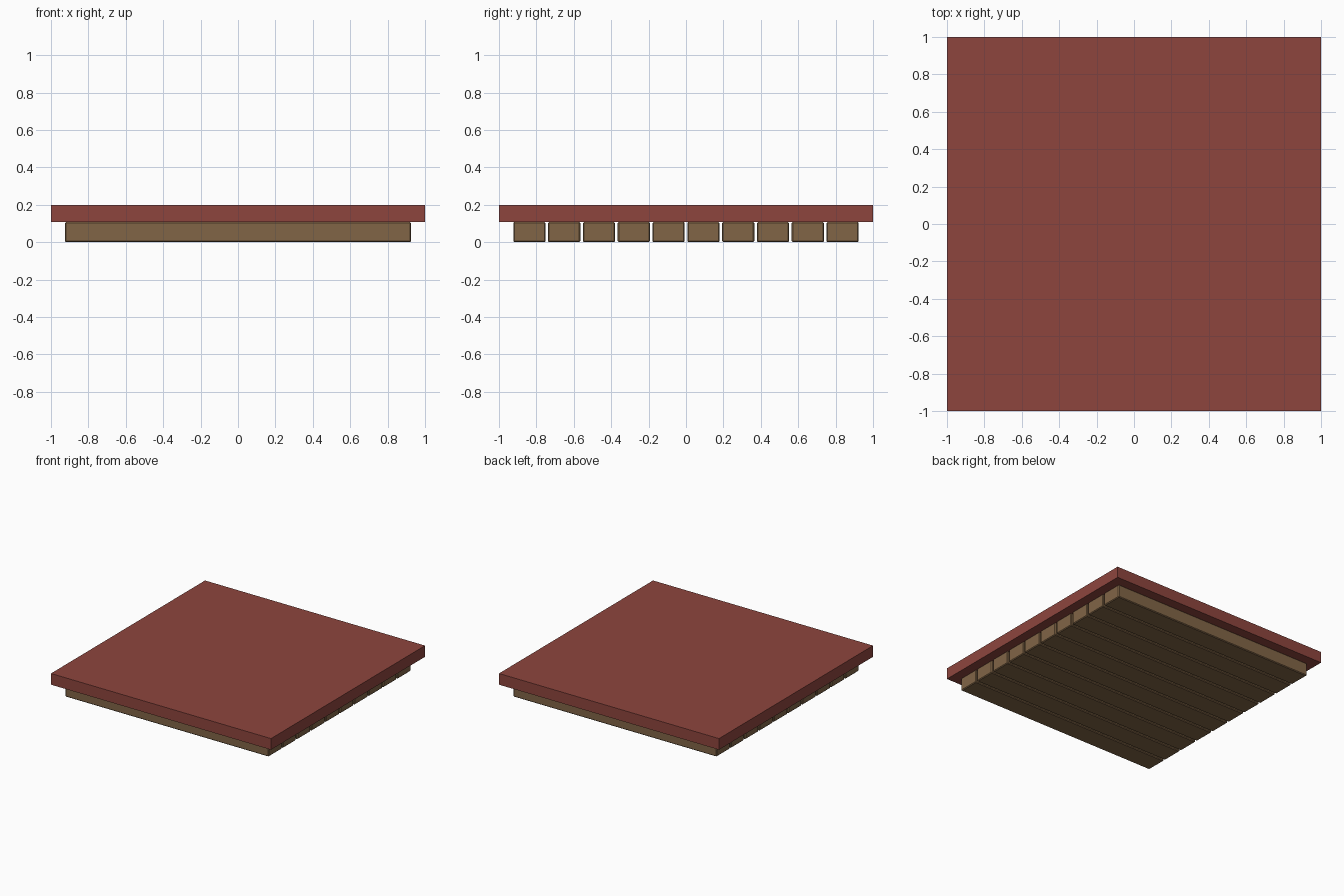
import bpy

if "Cube" in bpy.data.objects:
    bpy.data.objects.remove(bpy.data.objects["Cube"])


def material(name, color):
    m = bpy.data.materials.new(name)
    m.diffuse_color = (*color, 1)
    m.use_nodes = True
    m.node_tree.nodes["Principled BSDF"].inputs["Base Color"].default_value = m.diffuse_color
    return m


def box(name, center, size, mat, bevel=0):
    bpy.ops.mesh.primitive_cube_add(size=1, location=center)
    ob = bpy.context.object
    ob.name = name
    ob.scale = size
    bpy.ops.object.transform_apply(location=False, rotation=False, scale=True)
    ob.data.materials.append(mat)
    if bevel:
        mod = ob.modifiers.new("edge_bevel", 'BEVEL')
        mod.width = bevel
        mod.segments = 1
    return ob


red = material("red_top", (0.27, 0.06, 0.048))
wood = material("wood", (0.22, 0.13, 0.062))

SPLIT = 0.108   # underside of the slab

# Overhanging top slab
box("top_slab", (0, 0, (0.2 + SPLIT) / 2), (2, 2, 0.2 - SPLIT), red)

# Ten chamfered planks running along x, separated by narrow gaps
COUNT, PITCH, WIDTH = 10, 0.1861, 0.172
for i in range(COUNT):
    y = (i - (COUNT - 1) / 2) * PITCH
    box(f"plank_{i + 1}", (0, y, SPLIT / 2), (1.85, WIDTH, SPLIT), wood, 0.006)
